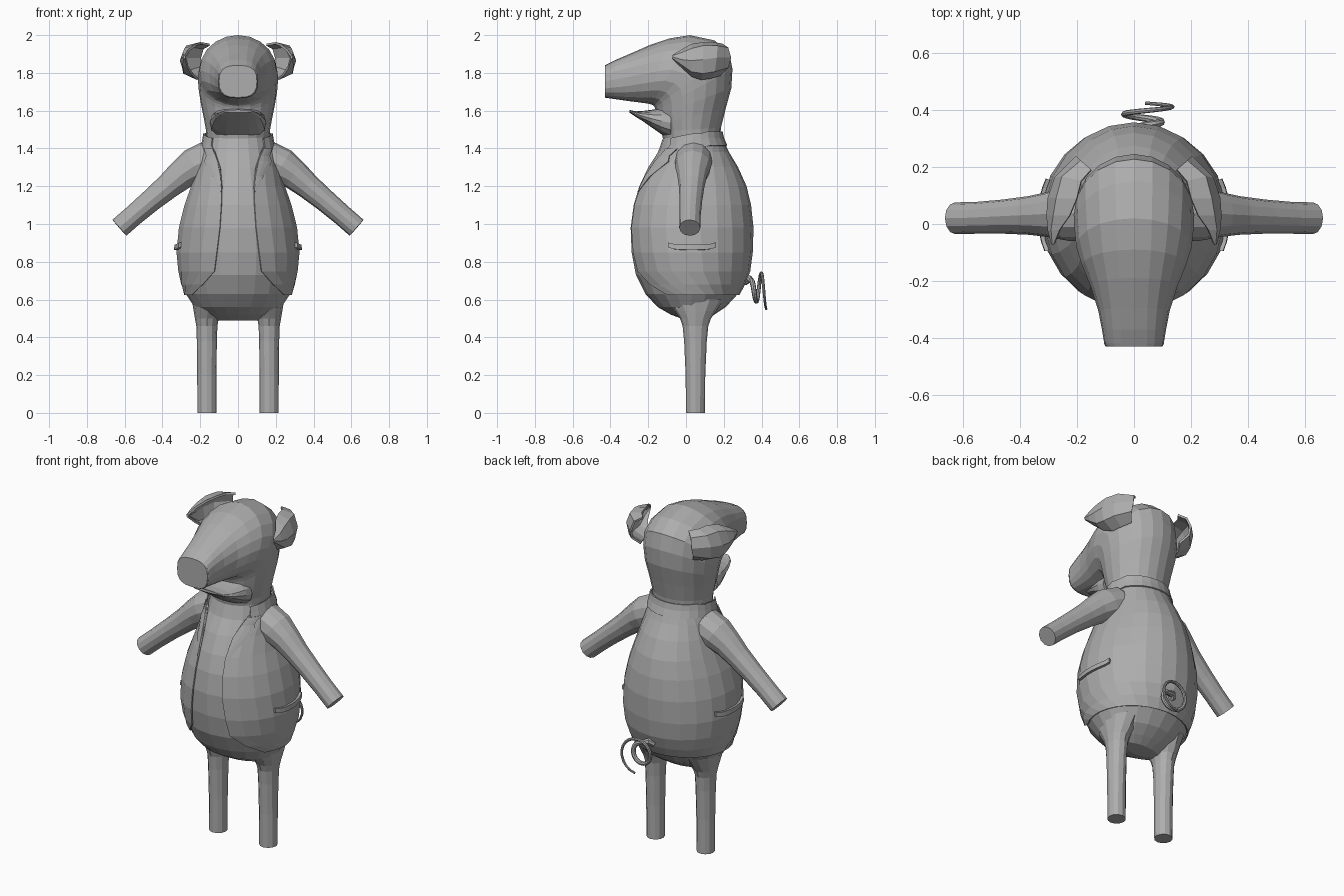
import bpy, bmesh, math
from mathutils import Vector

grey = bpy.data.materials.new("plain grey")
grey.diffuse_color = (0.42, 0.42, 0.42, 1)


def make(name, rows, closed=True, thick=0.0):
    """Skin a list of point rows; closed rows become a capped tube, open rows a sheet."""
    bm = bmesh.new()
    vs = [[bm.verts.new(p) for p in r] for r in rows]
    n = len(rows[0])
    for a, b in zip(vs, vs[1:]):
        for i in range(n if closed else n - 1):
            j = (i + 1) % n
            bm.faces.new((a[i], a[j], b[j], b[i]))
    if closed:
        bm.faces.new(vs[0])
        bm.faces.new(vs[-1])
    bmesh.ops.remove_doubles(bm, verts=bm.verts, dist=1e-5)
    bmesh.ops.recalc_face_normals(bm, faces=bm.faces)
    me = bpy.data.meshes.new(name)
    bm.to_mesh(me)
    bm.free()
    me.materials.append(grey)
    ob = bpy.data.objects.new(name, me)
    bpy.context.collection.objects.link(ob)
    if thick:
        m = ob.modifiers.new("thickness", "SOLIDIFY")
        m.thickness, m.offset = thick, 0
    return ob


def ring(f, b, w, n=20, e=1.0):
    """Oval ring between front point f and back point b (y, z), half width w; e < 1 squares it."""
    pts = []
    for i in range(n):
        a = 2 * math.pi * i / n
        s, c = math.sin(a), math.cos(a)
        s = math.copysign(abs(s) ** e, s)
        c = math.copysign(abs(c) ** e, c)
        t = (1 - c) / 2
        pts.append((w * s, f[0] + (b[0] - f[0]) * t, f[1] + (b[1] - f[1]) * t))
    return pts


def tube(name, path, n=10):
    """Round tube through (x, y, z, radius) points."""
    P = [Vector(p[:3]) for p in path]
    rows = []
    for i, p in enumerate(P):
        d = (P[min(i + 1, len(P) - 1)] - P[max(i - 1, 0)]).normalized()
        u = d.cross(Vector((0, 1, 0))).normalized()
        v = d.cross(u)
        rows.append([p + path[i][3] * (u * math.cos(2 * math.pi * k / n) + v * math.sin(2 * math.pi * k / n))
                     for k in range(n)])
    return make(name, rows)


# Body: z, front y, back y, half width
BODY = [(.49, 0, .10, .12), (.52, -.08, .15, .185), (.56, -.15, .21, .23), (.63, -.215, .275, .277),
        (.73, -.265, .325, .302), (.85, -.288, .341, .315), (.98, -.293, .345, .303), (1.10, -.277, .332, .273),
        (1.20, -.247, .308, .237), (1.30, -.20, .263, .205), (1.38, -.148, .215, .185), (1.46, -.12, .178, .168)]
make("body", [ring((f, z), (b, z), w) for z, f, b, w in BODY])


def interp(table, z):
    for p, q in zip(table, table[1:]):
        if z <= q[0]:
            break
    t = max(0, min(1, (z - p[0]) / (q[0] - p[0])))
    return [a + (b - a) * t for a, b in zip(p[1:], q[1:])]


def on_body(z, a, off):
    """Point on the body at height z and angle a from the front, lifted by off."""
    f, b, w = interp(BODY, z)
    return ((w + off) * math.sin(a), (f + b) / 2 - ((b - f) / 2 + off) * math.cos(a), z)


def front_angle(z, x):
    return math.asin(min(.97, x / interp(BODY, z)[2]))


# Jacket: open-fronted shell, opening half width by height
OPEN = [(.625, .235), (.68, .18), (.75, .12), (1.0, .09), (1.18, .08), (1.3, .09), (1.38, .115), (1.45, .15)]
rows = []
for z in (.625, .68, .75, .85, .98, 1.10, 1.2, 1.3, 1.38, 1.44):
    a = front_angle(z, interp(OPEN, z)[0])
    rows.append([on_body(z, a + (2 * math.pi - 2 * a) * i / 20, .009) for i in range(21)])
make("jacket", rows, False, .007)

# Collar: band round the neck, dropping to the front
rows = []
for z, off in ((1.415, .016), (1.455, .017), (1.49, .012)):
    r = []
    for i in range(19):
        a = math.radians(48 + 264 * i / 18)
        x, y, _ = on_body(min(z, 1.46), a, off)
        r.append((x, y, z - .035 * max(0, math.cos(a)) - (.012 if math.cos(a) > -.5 else 0)))
    rows.append(r)
make("collar", rows, False, .008)

for s, side in ((-1, "right"), (1, "left")):
    # Lapels
    rows = []
    for z, xo in ((1.17, .085), (1.25, .125), (1.33, .165), (1.36, .155), (1.40, .165)):
        a0, a1 = front_angle(z, interp(OPEN, z)[0]), front_angle(z, xo)
        rows.append([on_body(z, s * (a0 + (a1 - a0) * i / 3), .015) for i in range(4)])
    make(side + "_lapel", rows, False, .006)

    # Pocket flaps
    make(side + "_pocket",
         [[on_body(z + .012 * abs(i / 4 - 1) ** 4, s * math.radians(69 + 44 * i / 8), .018) for i in range(9)]
          for z in (.863, .89)], False, .014)

    # Arms
    tube(side + "_arm", [(s * x, y, z, r) for x, y, z, r in (
        (.08, .04, 1.35, .085), (.17, .04, 1.335, .099), (.235, .037, 1.305, .096), (.30, .033, 1.26, .08),
        (.37, .03, 1.2, .068), (.46, .026, 1.125, .06), (.55, .022, 1.048, .056), (.628, .02, .98, .056))], 12)

    # Legs, flaring into the hips
    make(side + "_leg", [[(s * x + px, py, pz) for px, py, pz in ring((.05 - d, z), (.05 + d, z), w, 12)]
                         for x, z, w, d in ((.165, 0, .05, .05), (.165, .2, .051, .052), (.165, .38, .053, .06),
                                            (.165, .46, .056, .068), (.165, .50, .063, .082),
                                            (.16, .54, .075, .11), (.155, .60, .09, .15))])

    # Ears: cupped leaf from the back of the skull to a forward tip
    ear = [((.15, .19, 1.95), (.185, .22, 1.93), (.20, .235, 1.88), (.20, .22, 1.83), (.17, .18, 1.79)),
           ((.185, .15, 1.955), (.25, .165, 1.94), (.275, .16, 1.88), (.265, .15, 1.81), (.20, .13, 1.775)),
           ((.20, .09, 1.957), (.27, .09, 1.94), (.298, .09, 1.87), (.285, .09, 1.80), (.215, .08, 1.768)),
           ((.225, .03, 1.948), (.28, .03, 1.925), (.302, .03, 1.865), (.285, .03, 1.81), (.235, .03, 1.785)),
           ((.26, -.02, 1.92), (.287, -.02, 1.905), (.298, -.02, 1.87), (.29, -.02, 1.845), (.265, -.02, 1.83)),
           ((.28, -.07, 1.89), (.283, -.07, 1.888), (.285, -.07, 1.885), (.283, -.07, 1.88), (.28, -.07, 1.878))]
    make(side + "_ear", [[(s * x, y, z) for x, y, z in r] for r in ear], False, .012)

# Head: rings turning from the neck up over the skull and out along the snout
HEAD = [(-.12, 1.44, .18, 1.44, .165, 1), (-.13, 1.49, .185, 1.51, .17, 1), (-.145, 1.53, .21, 1.61, .183, 1),
        (-.155, 1.57, .24, 1.72, .198, 1), (-.16, 1.60, .246, 1.82, .208, 1), (-.165, 1.615, .228, 1.91, .212, 1),
        (-.17, 1.625, .15, 1.972, .21, 1), (-.18, 1.632, .02, 2.0, .203, 1), (-.205, 1.638, -.09, 1.982, .182, .95),
        (-.25, 1.644, -.19, 1.948, .152, .9), (-.32, 1.653, -.295, 1.902, .125, .82),
        (-.38, 1.662, -.37, 1.87, .112, .76), (-.425, 1.668, -.425, 1.842, .104, .72)]
make("head", [ring((a, b), (c, d), w, 20, e) for a, b, c, d, w, e in HEAD])
make("snout_disc", [ring((y, 1.755 - h), (y, 1.755 + h), w, 20, .72)
                    for y, h, w in ((-.42, .09, .106), (-.43, .085, .10))])

# Lower jaw
JAW = [(-.08, 1.45, 1.62, .15), (-.13, 1.475, 1.615, .148), (-.18, 1.51, 1.605, .138), (-.23, 1.545, 1.598, .124),
       (-.275, 1.573, 1.598, .105), (-.30, 1.59, 1.605, .075)]
make("jaw", [ring((y, b), (y, t), w, 16, .85) for y, b, t, w in JAW])

# Curly tail
path = [(.0, .31, .70, .026), (.015, .335, .71, .02)]
for i in range(31):
    t = i / 30
    a = 3 * math.pi * t
    r = .045 + .06 * t
    path.append((.04 + r * math.sin(a), .345 + .08 * t, .655 + r * math.cos(a), .015 - .009 * t))
tube("tail", path, 8)
